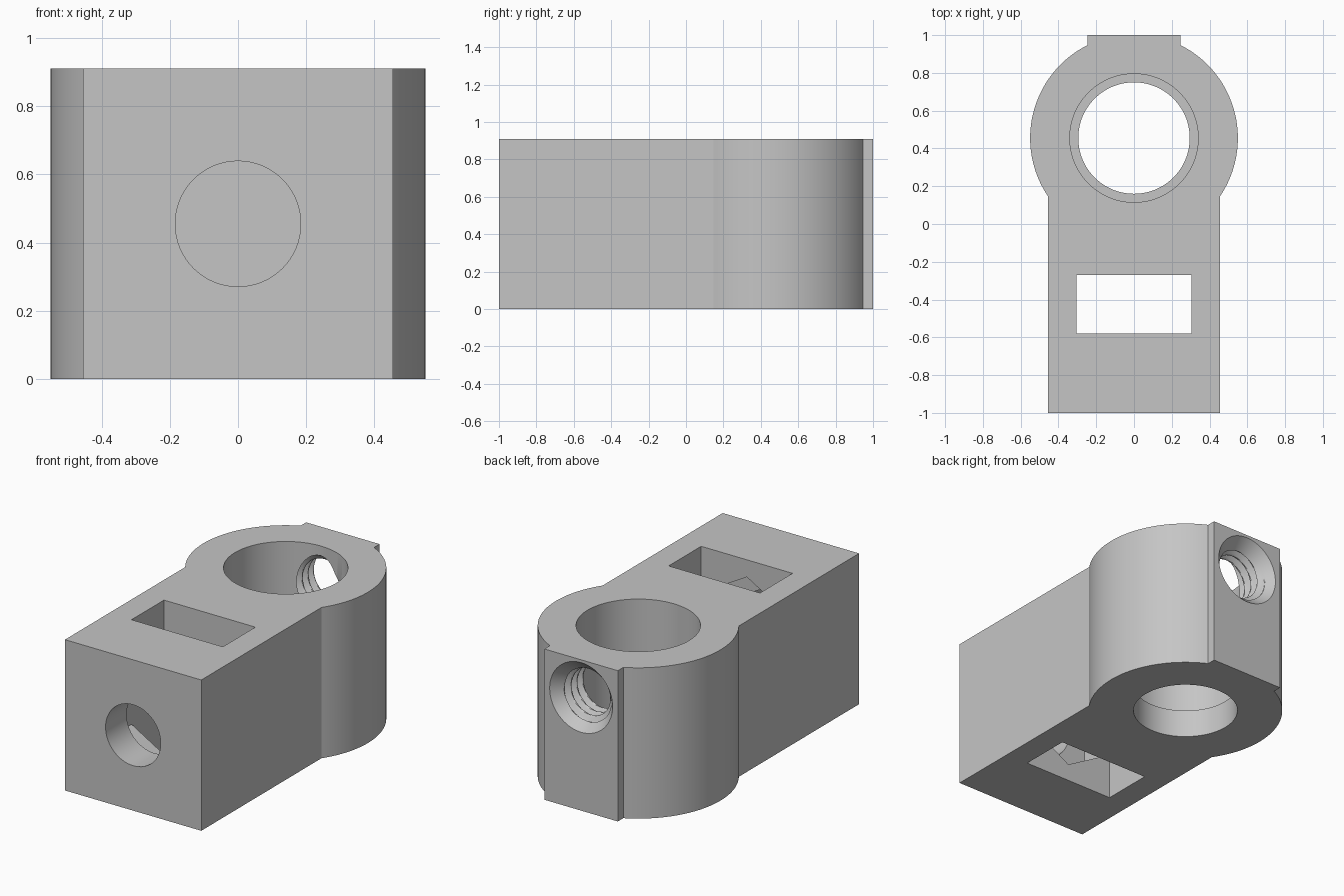
import bpy, bmesh
from math import pi, sin, cos, asin, acos, tau, radians
from mathutils import Matrix

cube = bpy.data.objects.get("Cube")
if cube:
    bpy.data.objects.remove(cube, do_unlink=True)

HEIGHT = 0.91
MID = HEIGHT / 2
RING_Y, RING_R = 0.455, 0.55
ARM_X, BOSS_X = 0.455, 0.245

grey = bpy.data.materials.new("light_grey")
grey.use_nodes = True
grey.diffuse_color = (0.56, 0.56, 0.56, 1)
grey.node_tree.nodes["Principled BSDF"].inputs["Base Color"].default_value = grey.diffuse_color


def finish(name, bm):
    bmesh.ops.recalc_face_normals(bm, faces=bm.faces)
    mesh = bpy.data.meshes.new(name)
    bm.to_mesh(mesh)
    bm.free()
    mesh.materials.append(grey)
    obj = bpy.data.objects.new(name, mesh)
    bpy.context.collection.objects.link(obj)
    return obj


def upright_cylinder(name, radius, y, z0, z1, sides=128):
    bm = bmesh.new()
    bmesh.ops.create_cone(bm, cap_ends=True, segments=sides, radius1=radius, radius2=radius,
                          depth=z1 - z0, matrix=Matrix.Translation((0, y, (z0 + z1) / 2)))
    return finish(name, bm)


def level_cylinder(name, radius, z, y0, y1, sides=64):
    bm = bmesh.new()
    place = Matrix.Translation((0, (y0 + y1) / 2, z)) @ Matrix.Rotation(pi / 2, 4, "X")
    bmesh.ops.create_cone(bm, cap_ends=True, segments=sides, radius1=radius, radius2=radius,
                          depth=y1 - y0, matrix=place)
    return finish(name, bm)


def thread_cutter(name, z, y0, y1, minor, major, pitch, mouth, cone_y, sides=64):
    """Helical thread with a conical lead-in at the outer end."""
    bm = bmesh.new()
    rows = int((y1 - y0) / pitch * 12)
    rings = []
    for i in range(rows + 1):
        y = y0 + (y1 - y0) * i / rows
        lead = minor + (mouth - minor) * (y - cone_y) / (1 - cone_y)
        ring = []
        for j in range(sides):
            phase = (y / pitch + j / sides) % 1
            wave = min(1, max(0, 2.6 * (0.5 - abs(phase - 0.5)) - 0.2))
            r = max(minor + (major - minor) * wave, lead)
            a = tau * j / sides
            ring.append(bm.verts.new((r * cos(a), y, z + r * sin(a))))
        rings.append(ring)
    for low, high in zip(rings, rings[1:]):
        for j in range(sides):
            k = (j + 1) % sides
            bm.faces.new((low[j], low[k], high[k], high[j]))
    bm.faces.new(rings[0])
    bm.faces.new(rings[-1])
    bmesh.ops.triangulate(bm, faces=bm.faces)
    return finish(name, bm)


# Body: square arm, round clamp ring and flat boss in one outline
start, end = -asin((RING_R**2 - ARM_X**2) ** 0.5 / RING_R), acos(BOSS_X / RING_R)
arc = [start + (end - start) * i / 40 for i in range(41)]
half = [(ARM_X, -1)] + [(RING_R * cos(a), RING_Y + RING_R * sin(a)) for a in arc] + [(BOSS_X, 1)]
outline = half + [(-x, y) for x, y in reversed(half)]
bm = bmesh.new()
base = bm.faces.new([bm.verts.new((x, y, 0)) for x, y in outline])
top = bmesh.ops.extrude_face_region(bm, geom=[base])["geom"]
bmesh.ops.translate(bm, vec=(0, 0, HEIGHT), verts=[v for v in top if isinstance(v, bmesh.types.BMVert)])
body = finish("clamp_body", bm)

# Nut slot through the arm
bm = bmesh.new()
bmesh.ops.create_cube(bm, size=1, matrix=Matrix.Translation((0, -0.425, MID)) @ Matrix.Diagonal((0.61, 0.31, 2, 1)))
slot = finish("nut_slot_cutter", bm)

cutters = [
    slot,
    upright_cylinder("bore_cutter", 0.34, RING_Y, 0.17, 1.2),
    upright_cylinder("lower_bore_cutter", 0.295, RING_Y, -0.2, 0.4),
    level_cylinder("nut_pocket_cutter", 0.351, MID, -0.8, -0.45, sides=6),
    level_cylinder("screw_hole_cutter", 0.184, MID, -1.2, -0.7),
    thread_cutter("thread_cutter", 0.683, 0.6, 1.02, 0.138, 0.17, 0.056, 0.21, 0.92),
]

# Cut every hole, then discard the cutters
bpy.context.view_layer.objects.active = body
for cutter in cutters:
    cutter.hide_render = True
    mod = body.modifiers.new(cutter.name, "BOOLEAN")
    mod.operation = "DIFFERENCE"
    mod.solver = "EXACT"
    mod.object = cutter
    bpy.ops.object.modifier_apply(modifier=mod.name)
    bpy.data.objects.remove(cutter, do_unlink=True)

bpy.ops.object.select_all(action="DESELECT")
body.select_set(True)
bpy.ops.object.shade_smooth_by_angle(angle=radians(25))
